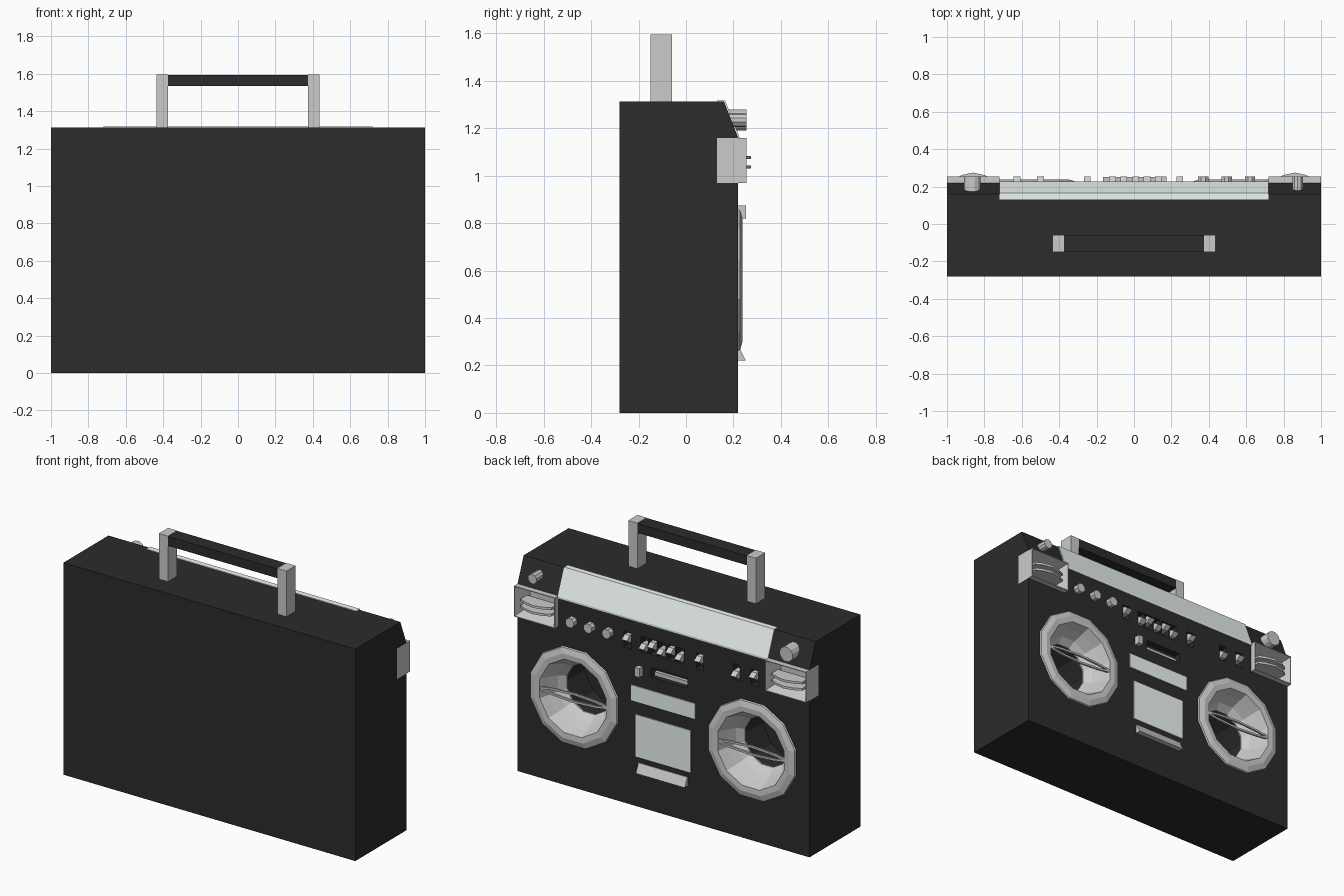
import bpy, bmesh, math
from mathutils import Vector, Matrix

if "Cube" in bpy.data.objects:
    bpy.data.objects.remove(bpy.data.objects["Cube"])


def material(name, rgb):
    m = bpy.data.materials.new(name)
    m.diffuse_color = (*rgb, 1)
    m.use_nodes = True
    m.node_tree.nodes["Principled BSDF"].inputs["Base Color"].default_value = m.diffuse_color
    return m


BLACK = material("black_plastic", (0.025, 0.025, 0.025))
GLASS = material("pale_panel", (0.86, 0.94, 0.90))


def finish(name, bm, mat=None):
    bmesh.ops.recalc_face_normals(bm, faces=bm.faces[:])
    me = bpy.data.meshes.new(name)
    bm.to_mesh(me)
    bm.free()
    ob = bpy.data.objects.new(name, me)
    bpy.context.collection.objects.link(ob)
    if mat:
        me.materials.append(mat)
    return ob


def add_prism(bm, pts, vec):
    face = bm.faces.new([bm.verts.new(p) for p in pts])
    ext = bmesh.ops.extrude_face_region(bm, geom=[face], use_keep_orig=True)
    bmesh.ops.translate(bm, vec=Vector(vec),
                        verts=[v for v in ext["geom"] if isinstance(v, bmesh.types.BMVert)])


def add_box(bm, x0, x1, y0, y1, z0, z1):
    add_prism(bm, [(x0, y0, z0), (x1, y0, z0), (x1, y1, z0), (x0, y1, z0)], (0, 0, z1 - z0))


def add_cyl(bm, x, z, r, y0, y1, n):
    ring = [(x + r * math.cos(2 * math.pi * (i + .5) / n), y0,
             z + r * math.sin(2 * math.pi * (i + .5) / n)) for i in range(n)]
    add_prism(bm, ring, (0, y1 - y0, 0))


def box(name, *dims, mat=None):
    bm = bmesh.new()
    add_box(bm, *dims)
    return finish(name, bm, mat)


def prism(name, pts, vec, mat=None):
    bm = bmesh.new()
    add_prism(bm, pts, vec)
    return finish(name, bm, mat)


def knob(name, x, z, r, y0, y1, n):
    bm = bmesh.new()
    add_cyl(bm, x, z, r, y0, y1, n)
    return finish(name, bm)


FRONT = 0.22
SPEAKER_X, SPEAKER_Z = 0.61, 0.56
SWITCHES = [0.245, 0.13, 0.07, 0.01, -0.055, -0.115, -0.25, -0.50, -0.625]

# Body with sloped upper edge
body = prism("body", [(-1, -.28, 0), (-1, FRONT, 0), (-1, FRONT, 1.16),
                      (-1, .16, 1.313), (-1, -.28, 1.313)], (2, 0, 0), BLACK)

# Openings for speakers, tweeters, switches and display slot
bm = bmesh.new()
for s in (-1, 1):
    add_cyl(bm, s * SPEAKER_X, SPEAKER_Z, .25, -.22, .4, 12)
    xs = sorted((s * .72, s * 1.1))
    add_box(bm, *xs, .13, .4, .97, 1.16)
for x in SWITCHES:
    add_box(bm, x - .025, x + .025, .18, .4, .965, 1.06)
add_box(bm, -.165, .085, .18, .4, .825, .885)
cutter = finish("cutter", bm, BLACK)
cutter.hide_render = True
mod = body.modifiers.new("openings", "BOOLEAN")
mod.operation, mod.object, mod.solver = "DIFFERENCE", cutter, "EXACT"
bpy.context.view_layer.objects.active = body
bpy.ops.object.modifier_apply(modifier=mod.name)
bpy.data.objects.remove(cutter)

# Handle
for s, side in ((-1, "left"), (1, "right")):
    xs = sorted((s * .375, s * .437))
    box(f"handle_post_{side}", *xs, -.15, -.06, 1.313, 1.595)
box("handle_grip", -.375, .375, -.15, -.06, 1.535, 1.593, mat=BLACK)

# Tuner panel wrapping over the slope
prism("tuner_panel", [(-.72, .13, 1.30), (-.72, .13, 1.317), (-.72, .165, 1.317),
                      (-.72, .227, 1.158), (-.72, .227, 1.145), (-.72, .21, 1.145),
                      (-.72, .15, 1.30)], (1.44, 0, 0), GLASS)


def speaker(side, cx):
    # Faceted rim and cone, turned around the y axis
    profile = [(.312, .215), (.305, .228), (.27, .238), (.235, .236), (.215, .18),
               (.19, .12), (.155, .08), (.155, .07), (.20, .115), (.24, .215)]
    n = 12
    bm = bmesh.new()
    rings = []
    for i in range(n):
        a = 2 * math.pi * (i + .5) / n
        rings.append([bm.verts.new((cx + r * math.cos(a), y, SPEAKER_Z + r * math.sin(a)))
                      for r, y in profile])
    m = len(profile)
    for i in range(n):
        a, b = rings[i], rings[(i + 1) % n]
        for j in range(m):
            k = (j + 1) % m
            bm.faces.new((a[j], a[k], b[k], b[j]))
    finish(f"speaker_{side}", bm)
    # Pair of bowed bars
    for s in (-1, 1):
        outer = [(t, .024 * (1 - (t / .25) ** 2)) for t in (-.25, -.15, 0, .15, .25)]
        pts = [(cx + t, .22, SPEAKER_Z + s * (h + .006)) for t, h in outer]
        pts += [(cx + t, .22, SPEAKER_Z + s * (h - .006)) for t, h in reversed(outer)]
        prism(f"speaker_bar_{side}", pts, (0, .012, 0))


def tweeter(side, cx):
    # Square horn
    bm = bmesh.new()
    add_box(bm, cx - .14, cx + .14, .13, .255, .97, 1.16)
    bmesh.ops.recalc_face_normals(bm, faces=bm.faces[:])
    face = max(bm.faces, key=lambda f: f.calc_center_median().y)
    bmesh.ops.inset_region(bm, faces=[face], thickness=.006)
    bmesh.ops.inset_region(bm, faces=[face], thickness=.05)
    bmesh.ops.translate(bm, vec=(0, -.1, 0), verts=face.verts[:])
    finish(f"tweeter_horn_{side}", bm)
    # Bowed slats
    for z in (1.03, 1.07):
        prism(f"tweeter_slat_{side}",
              [(cx + x, y, z) for x, y in ((-.105, .18), (-.105, .24), (-.06, .262), (0, .275),
                                           (.06, .262), (.105, .24), (.105, .18))], (0, 0, .014))


for s, side in ((-1, "left"), (1, "right")):
    speaker(side, s * SPEAKER_X)
    tweeter(side, s * .86)

# Knobs
knob("volume_knob", -.865, 1.235, .046, .17, .255, 12)
knob("tuning_knob", .875, 1.235, .03, .18, .255, 10)
for x in (.62, .495, .37):
    knob("tone_knob", x, 1.03, .03, .20, .255, 8)

# Wedge switches, alternating up and down
for i, x in enumerate(SWITCHES):
    z = 1.025 if i % 2 == 0 else 1.0
    prism("switch", [(x - .018, .18, z - .022), (x - .018, .225, z - .022),
                     (x - .018, .255, z), (x - .018, .225, z + .022),
                     (x - .018, .18, z + .022)], (.036, 0, 0))

# Centre column: button, counter, display, cassette door, latch
box("power_button", .142, .175, .21, .253, .82, .875)
box("counter_strip", -.155, .075, .175, .20, .83, .855)
box("display", -.22, .22, .21, .226, .65, .745, mat=GLASS)
box("cassette_door", -.188, .188, .21, .226, .31, .57, mat=GLASS)
prism("cassette_latch", [(-.167, .21, .22), (-.167, .252, .22), (-.167, .225, .275),
                         (-.167, .21, .275)], (.335, 0, 0))
